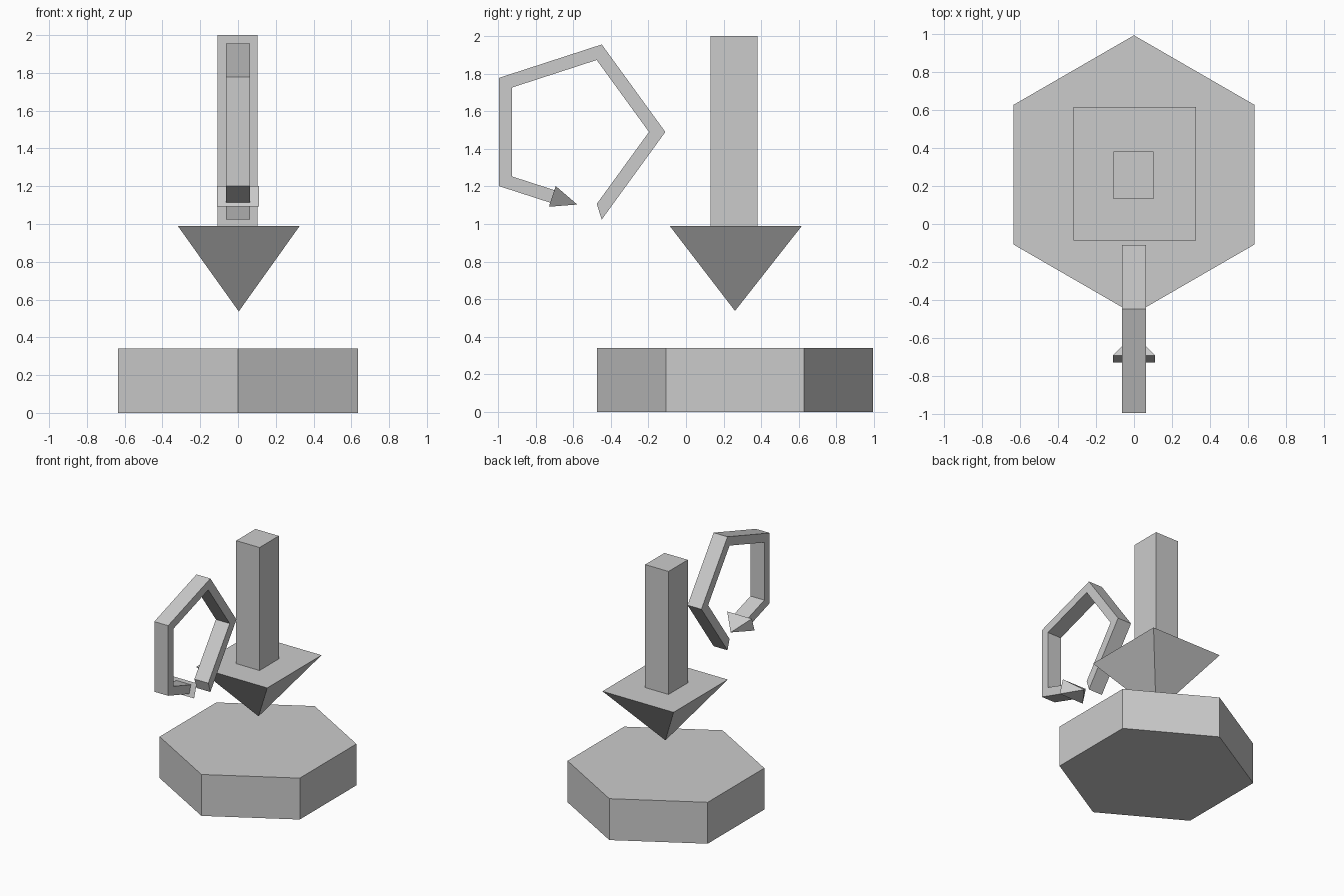
import bpy
from math import cos, sin, pi

if "Cube" in bpy.data.objects:
    bpy.data.objects.remove(bpy.data.objects["Cube"])


def add_mesh(name, verts, faces):
    mesh = bpy.data.meshes.new(name)
    mesh.from_pydata(verts, [], faces)
    mesh.update()
    obj = bpy.data.objects.new(name, mesh)
    bpy.context.collection.objects.link(obj)
    return obj


def prism_x(name, profile, half):
    """Extrude a closed (y, z) profile symmetrically along x."""
    n = len(profile)
    verts = [(x, y, z) for x in (-half, half) for y, z in profile]
    faces = [tuple(reversed(range(n))), tuple(range(n, 2 * n))]
    faces += [(i, (i + 1) % n, (i + 1) % n + n, i + n) for i in range(n)]
    return add_mesh(name, verts, faces)


def pyramid(name, base, tip):
    """Four-sided pyramid; base is counter-clockwise seen from behind the tip."""
    faces = [(0, 1, 2, 3)] + [((i + 1) % 4, i, 4) for i in range(4)]
    return add_mesh(name, base + [tip], faces)


# Hexagonal base with points towards front and back
bpy.ops.mesh.primitive_cylinder_add(vertices=6, radius=0.735, depth=0.34,
                                    location=(0, 0.26, 0.17))
bpy.context.object.name = "hexagon_base"

# Downward arrow: square shaft and pyramid head
bpy.ops.mesh.primitive_cube_add(size=1, location=(-0.002, 0.256, 1.495))
shaft = bpy.context.object
shaft.name = "down_arrow_shaft"
shaft.scale = (0.212, 0.25, 1.01)

cx, cy, hx, hy = 0.004, 0.265, 0.323, 0.352
pyramid("down_arrow_head",
        [(cx + sx * hx, cy + sy * hy, 0.99)
         for sx, sy in ((-1, -1), (1, -1), (1, 1), (-1, 1))],
        (cx, 0.261, 0.537))

# Rotation arrow: open pentagon band standing in the yz plane
RY, RZ, R_OUT, R_IN = -0.60, 1.49, 0.49, 0.403


def ring_point(radius, k):
    a = 2 * pi * k / 5
    return RY + radius * cos(a), RZ + radius * sin(a)


# Direction of the last pentagon side, and its outward-to-inward normal
dy, dz = cos(pi / 10), -sin(pi / 10)
ny, nz = -dz, dy
by, bz = -0.712, 1.147      # middle of the arrowhead base
w = (R_OUT - R_IN) / 2 * cos(pi / 5)

outer = [ring_point(R_OUT, k) for k in range(-1, 4)]
inner = [ring_point(R_IN, k) for k in range(-1, 4)]
stop = [(by - ny * w, bz - nz * w), (by + ny * w, bz + nz * w)]
prism_x("rotation_arrow_band", outer + stop + inner[::-1], 0.063)

# Rotation arrow head
hw, hh, length = 0.112, 0.058, 0.14
pyramid("rotation_arrow_head",
        [(sx * hw, by + ny * hh * s, bz + nz * hh * s)
         for sx, s in ((-1, -1), (1, -1), (1, 1), (-1, 1))],
        (0, by + dy * length, bz + dz * length))

# Consistent outward normals
import bmesh
for obj in bpy.context.collection.objects:
    bm = bmesh.new()
    bm.from_mesh(obj.data)
    bmesh.ops.recalc_face_normals(bm, faces=bm.faces)
    bm.to_mesh(obj.data)
    bm.free()
